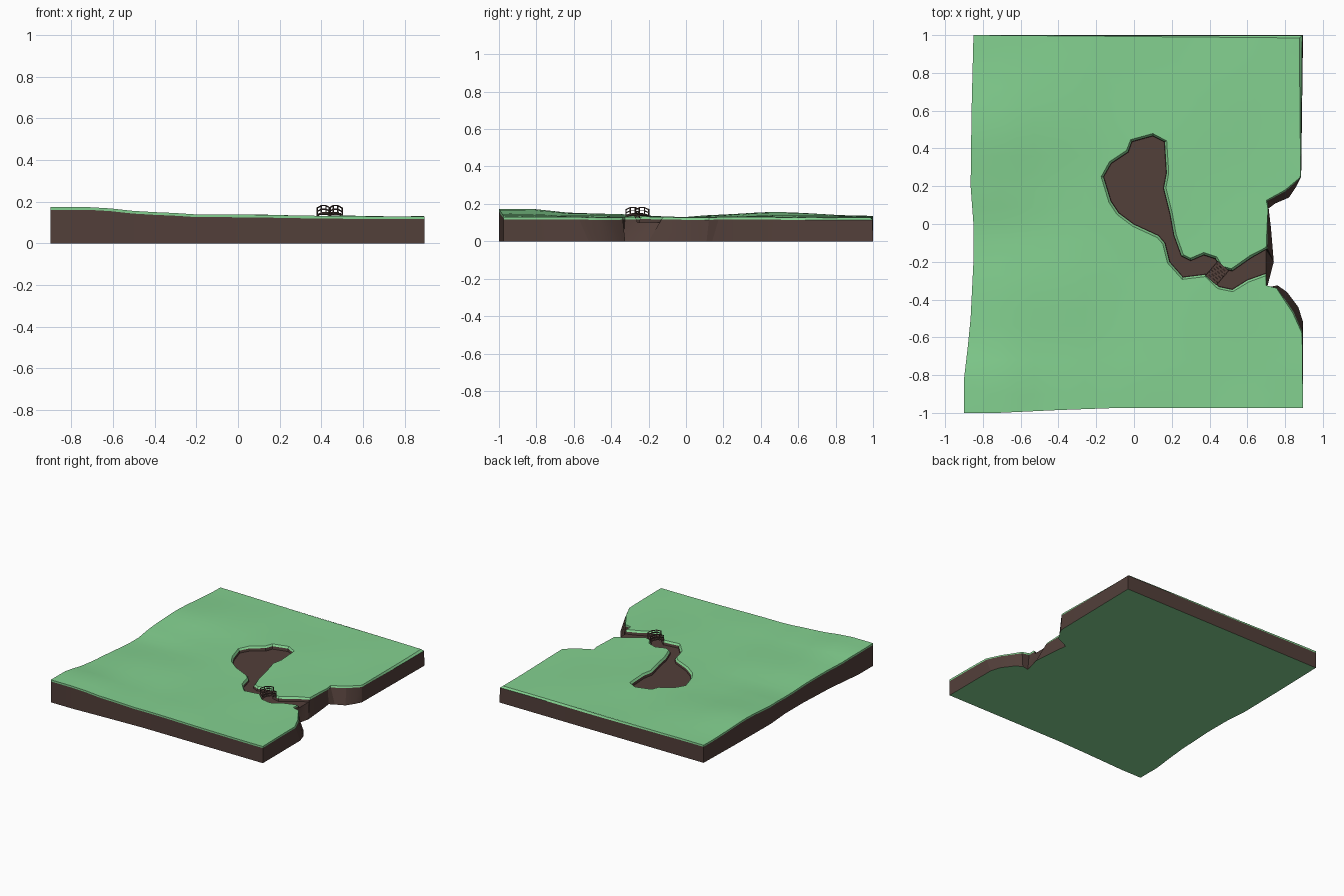
import bpy, bmesh, math
from mathutils import Vector, Matrix
from mathutils.geometry import delaunay_2d_cdt, intersect_point_line

if "Cube" in bpy.data.objects:
    bpy.data.objects.remove(bpy.data.objects["Cube"])


def material(name, rgb):
    m = bpy.data.materials.new(name)
    m.diffuse_color = (*rgb, 1)
    m.use_nodes = True
    m.node_tree.nodes["Principled BSDF"].inputs["Base Color"].default_value = m.diffuse_color
    return m


GRASS = material("grass green", (0.23, 0.64, 0.28))
EARTH = material("earth brown", (0.085, 0.05, 0.042))


def make_object(name, bm, mat, angle=None):
    bmesh.ops.remove_doubles(bm, verts=bm.verts, dist=1e-5)
    mesh = bpy.data.meshes.new(name)
    bm.to_mesh(mesh)
    bm.free()
    mesh.materials.append(mat)
    ob = bpy.data.objects.new(name, mesh)
    bpy.context.collection.objects.link(ob)
    if angle:
        bpy.ops.object.select_all(action='DESELECT')
        ob.select_set(True)
        bpy.context.view_layer.objects.active = ob
        bpy.ops.object.shade_smooth_by_angle(angle=math.radians(angle))
    return ob


def table(t, pts):
    for (a, va), (b, vb) in zip(pts, pts[1:]):
        if t <= b:
            k = max(0, (t - a) / (b - a))
            return va + (vb - va) * k * k * (3 - 2 * k)
    return pts[-1][1]


# rolling ground height: a ridge along the left edge
def height(x, y):
    f = table(x, [(-0.9, 1), (-0.72, 1), (-0.4, .5), (-0.15, .22), (0.4, .1), (0.9, 0)])
    g = table(y, [(-1, 1), (-0.85, .95), (-0.6, .5), (-0.4, .45), (0, .05), (0.15, .25),
                  (0.5, .62), (1, .2)])
    return 0.128 + 0.045 * f * g + 0.003 * math.sin(7 * x + 1) * math.sin(6 * y)


# plain edge of the block, then cove edges as (top x, top y, foot x, foot y)
cove_top = [(.70, -.12, .74, -.2), (.705, 0, .725, -.02), (.71, .08, .712, .09),
            (.70, .125, .75, .11), (.80, .18, .82, .14), (.877, .245, .86, .20)]
back_right = [(.882, .26, .885, .25), (.875, .985, .895, 1)]
plain = [(-.85, 1), (-.86, .6), (-.865, .2), (-.85, 0), (-.85, -.2), (-.865, -.5),
         (-.88, -.65), (-.9, -.82), (-.9, -1), (-.72, -1), (-.4, -.985), (-.12, -.975),
         (.895, -.975)]
cove_low = [(.89, -.58, .895, -.52), (.84, -.47, .87, -.44), (.80, -.41, .81, -.36),
            (.755, -.34, .76, -.325), (.70, -.325, .705, -.335)]
outer = cove_top + back_right + [p + p for p in plain] + cove_low

# pond and stream shore, from the mouth up the low bank, round the pond and back
shore = [(.70, -.26), (.6, -.295), (.52, -.345), (.45, -.33), (.38, -.265), (.26, -.28),
         (.19, -.2), (.165, -.1), (.13, -.06), (0, 0), (-.08, .06), (-.12, .12), (-.16, .25),
         (-.12, .32), (-.03, .38), (-.01, .435), (.1, .465), (.16, .435), (.17, .27),
         (.155, .19), (.19, .05), (.21, -.06), (.25, -.17), (.3, -.195), (.37, -.165),
         (.43, -.185), (.46, -.235), (.52, -.25), (.62, -.18), (.70, -.135)]
FLOOR = 0.10

ring = []          # (top xy, rim xy, low xyz) all round the grass
for i, p in enumerate(outer):
    q = outer[min(i + 1, len(outer) - 1)]
    n = max(1, math.ceil(math.dist(p[:2], q[:2]) / 0.13))
    for k in range(n):
        x, y, bx, by = (a + (b - a) * k / n for a, b in zip(p, q))
        top, low = Vector((x, y)), Vector((bx, by))
        ring.append((top, top.lerp(low, 0.8 if by > .23 else 0.15), Vector((bx, by, 0))))
n_outer = len(ring)
for i, p in enumerate(shore):
    d = Vector(shore[min(i + 1, len(shore) - 1)]) - Vector(shore[max(i - 1, 0)])
    low = Vector(p)
    top = low + Vector((-d.y, d.x)).normalized() * 0.014
    if i in (0, len(shore) - 1):
        top.x = low.x
    ring.append((top, top.lerp(low, .75), Vector((*p, FLOOR))))

tops = [r[0] for r in ring]
N = len(ring)
top3 = [Vector((t.x, t.y, height(*t))) for t in tops]
rim3 = [Vector((r[1].x, r[1].y, height(*r[0]) - 0.013)) for r in ring]
low3 = [r[2] for r in ring]


def inside(p):
    hit = False
    for a, b in zip(tops, tops[1:] + tops[:1]):
        if (a.y > p.y) != (b.y > p.y) and p.x < a.x + (b.x - a.x) * (p.y - a.y) / (b.y - a.y):
            hit = not hit
    return hit


def edge_gap(p):
    best = 9
    for a, b in zip(tops, tops[1:] + tops[:1]):
        k = min(1, max(0, intersect_point_line(p, a, b)[1]))
        best = min(best, (p - a.lerp(b, k)).length)
    return best


def add_face(bm, pts):
    return bm.faces.new([bm.verts.new(p) for p in pts])


def skirt(bm, upper, lower):
    for i in range(N):
        j = (i + 1) % N
        add_face(bm, (upper[i], lower[i], lower[j], upper[j]))


# grass: triangulated rolling top with a thin lip
grid = [Vector((-.8 + .09 * i, -.9 + .09 * j)) for i in range(19) for j in range(21)]
grid = [p for p in grid if inside(p) and edge_gap(p) > 0.035]
cdt = delaunay_2d_cdt(tops + grid, [(i, (i + 1) % N) for i in range(N)], [], 0, 1e-6)
bm = bmesh.new()
for f in cdt[2]:
    pts = [cdt[0][i] for i in f]
    if inside(sum(pts, Vector((0, 0))) / len(pts)):
        add_face(bm, [(p.x, p.y, height(*p)) for p in pts])
skirt(bm, top3, rim3)
make_object("grass_top", bm, GRASS, 30)

# earth: side walls, stream banks, mouth cliff and stream bed
bm = bmesh.new()
skirt(bm, rim3, low3)
add_face(bm, low3[n_outer:][::-1])
add_face(bm, (low3[n_outer - 1], low3[0], low3[-1], low3[n_outer]))
make_object("earth_block", bm, EARTH, 20)

# green underside
bm = bmesh.new()
add_face(bm, low3[:n_outer][::-1])
make_object("underside", bm, GRASS)

# footbridge: arched planks, posts and handrails, across the stream
along = Vector((.655, .755, 0)).normalized()
across = Vector((along.y, -along.x, 0))
centre = Vector((.44, -.26, 0))


def bridge_point(s, w, lift):
    return centre + along * s * .05 + across * w * .04 + Vector((0, 0, .134 + .014 * (1 - s * s) + lift))


def beam(bm, a, b, wide, thick):
    d = b - a
    x = d.normalized()
    side = along if abs(x.dot(across)) > .5 or abs(x.z) > .9 else across
    z = x.cross(side).normalized()
    y = z.cross(x)
    rot = Matrix((x, y, z)).transposed().to_4x4()
    bmesh.ops.create_cube(bm, size=1, matrix=Matrix.Translation((a + b) / 2) @ rot
                          @ Matrix.Diagonal((d.length, wide, thick, 1)))


bm = bmesh.new()
for i in range(7):
    s = -.87 + i * .29
    beam(bm, bridge_point(s, -1, 0), bridge_point(s, 1, 0), .0135, .005)
make_object("bridge_planks", bm, EARTH)

bm = bmesh.new()
for w in (-.95, .95):
    stops = [-.95, -.35, .35, .95]
    for s in stops:
        beam(bm, bridge_point(s, w, -.01), bridge_point(s, w, .036), .005, .005)
    for a, b in zip(stops, stops[1:]):
        for lift in (-.004, .017, .034):
            beam(bm, bridge_point(a, w, lift), bridge_point(b, w, lift), .005, .005)
make_object("bridge_railings", bm, EARTH)
